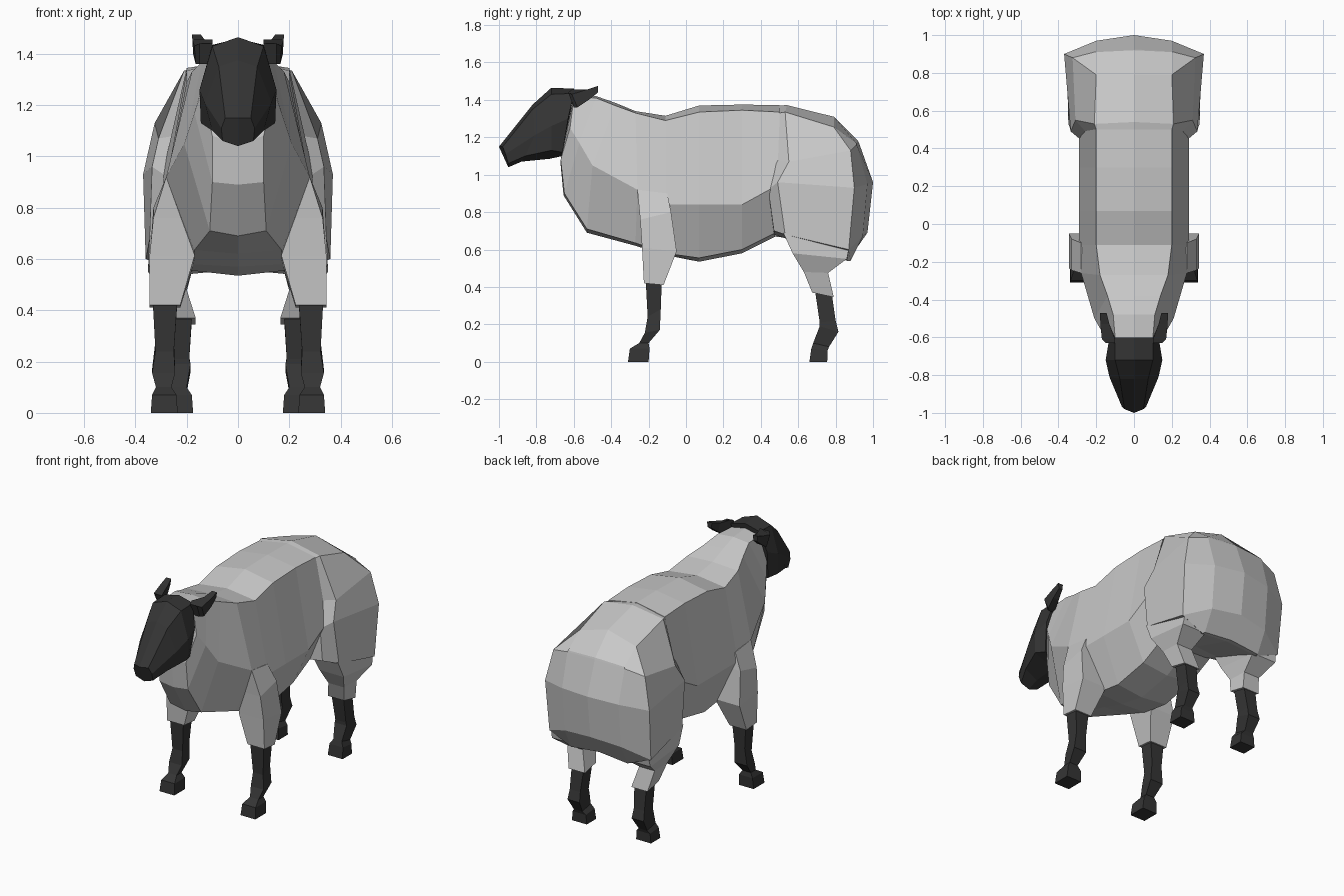
import bpy, bmesh


def material(name, v):
    m = bpy.data.materials.new(name)
    m.diffuse_color = (v, v, v, 1)
    return m


FLEECE = material("fleece_grey", 0.58)
DARK = material("dark_skin", 0.035)


def loft(name, rings, mat, closed=False, cap_start=True, cap_end=True):
    """Skin rings of points, then mirror across x; open rings are half sections."""
    bm = bmesh.new()
    vs = [[bm.verts.new(p) for p in r] for r in rings]
    n = len(rings[0])
    for a, b in zip(vs, vs[1:]):
        for i in range(n if closed else n - 1):
            j = (i + 1) % n
            bm.faces.new((a[i], a[j], b[j], b[i]))
    if cap_start:
        bm.faces.new(vs[0][::-1])
    if cap_end:
        bm.faces.new(vs[-1])
    geom = bm.verts[:] + bm.edges[:] + bm.faces[:]
    bmesh.ops.mirror(bm, geom=geom, axis='X', merge_dist=0.0005)
    bmesh.ops.remove_doubles(bm, verts=bm.verts, dist=0.0005)
    bmesh.ops.recalc_face_normals(bm, faces=bm.faces)
    me = bpy.data.meshes.new(name)
    bm.to_mesh(me)
    bm.free()
    me.materials.append(mat)
    ob = bpy.data.objects.new(name, me)
    bpy.context.collection.objects.link(ob)
    return ob


def box_ring(x0, x1, y0, y1, zf, zb):
    """Four-sided leg section, zf at its front edge and zb at its back edge."""
    return [(x0, y0, zf), (x1, y0, zf), (x1, y1, zb), (x0, y1, zb)]


# Neck, chest and barrel: back ridge, back edge, flank, lower flank, belly
body = [
    [(0, -.6, 1.43), (.1, -.6, 1.41), (.14, -.62, 1.25), (.1, -.67, 1.08), (0, -.67, 1.05)],
    [(0, -.48, 1.42), (.11, -.48, 1.41), (.17, -.57, 1.17), (.1, -.65, .9), (0, -.655, .89)],
    [(0, -.38, 1.385), (.14, -.38, 1.37), (.21, -.5, 1.05), (.11, -.53, .71), (0, -.53, .69)],
    [(0, -.27, 1.34), (.18, -.27, 1.33), (.28, -.26, .92), (.17, -.27, .635), (0, -.27, .62)],
]
for y, zt, ze, zs, zl, zb in [(-.11, 1.315, 1.29, .84, .58, .57), (.07, 1.37, 1.335, .84, .555, .535),
                              (.3, 1.375, 1.345, .84, .6, .58), (.5, 1.372, 1.335, .95, .7, .68)]:
    body.append([(0, y, zt), (.2, y, ze), (.29, y, zs), (.18, y, zl), (0, y, zb)])
loft("body", body, FLEECE)

# Rump: sections run backwards and then fold in to the centre of the rear
rump = [
    [(0, .49, 1.37), (.2, .5, 1.33), (.25, .48, 1.08), (.275, .44, .92), (.27, .47, .7), (.14, .47, .68), (0, .47, .67)],
    [(0, .54, 1.372), (.21, .53, 1.335), (.31, .55, 1.07), (.335, .49, .96), (.345, .53, .68), (.16, .56, .65), (0, .56, .66)],
    [(0, .79, 1.31), (.2, .79, 1.255), (.325, .88, 1.13), (.37, .9, .93), (.36, .87, .6), (.2, .86, .54), (0, .84, .57)],
    [(0, .92, 1.18), (.2, .91, 1.17), (.203, .912, 1.16), (.2, .97, .95), (.2, .945, .67), (.2, .88, .54), (0, .88, .56)],
    [(0, .92, 1.18), (0, .92, 1.18), (0, .925, 1.17), (0, 1.0, .96), (0, .97, .69), (0, .88, .56), (0, .88, .56)],
]
loft("rump", rump, FLEECE, cap_end=False)

# Woolly upper legs
loft("front_upper_legs", [
    box_ring(.2, .28, -.26, -.1, .92, .9),
    box_ring(.18, .33, -.245, -.08, .76, .8),
    box_ring(.17, .345, -.235, -.05, .61, .59),
    box_ring(.225, .345, -.225, -.12, .42, .41)], FLEECE, closed=True)
loft("hind_upper_legs", [
    box_ring(.16, .345, .52, .87, .69, .6),
    box_ring(.18, .35, .57, .86, .58, .55),
    box_ring(.2, .31, .63, .76, .48, .475),
    box_ring(.165, .28, .675, .79, .37, .345)], FLEECE, closed=True)

# Dark lower legs with hooves
loft("front_lower_legs", [
    box_ring(.237, .332, -.215, -.13, .43, .42),
    box_ring(.25, .322, -.205, -.135, .24, .28),
    box_ring(.245, .335, -.22, -.14, .155, .17),
    box_ring(.26, .32, -.25, -.2, .1, .1),
    box_ring(.24, .335, -.3, -.195, .07, .07),
    box_ring(.235, .34, -.31, -.2, 0, 0)], DARK, closed=True)
loft("hind_lower_legs", [
    box_ring(.18, .265, .69, .78, .38, .36),
    box_ring(.19, .265, .715, .8, .21, .22),
    box_ring(.185, .27, .715, .815, .19, .16),
    box_ring(.2, .26, .68, .765, .1, .08),
    box_ring(.18, .275, .67, .757, .07, .06),
    box_ring(.175, .28, .66, .755, 0, 0)], DARK, closed=True)

# Head: brow, brow edge, cheek, jaw, chin
loft("head", [
    [(0, -.6, 1.46), (.1, -.6, 1.435), (.135, -.63, 1.3), (.12, -.66, 1.12), (0, -.66, 1.1)],
    [(0, -.72, 1.465), (.1, -.72, 1.43), (.15, -.72, 1.26), (.145, -.72, 1.13), (0, -.73, 1.085)],
    [(0, -.82, 1.375), (.075, -.82, 1.35), (.13, -.81, 1.21), (.1, -.86, 1.1), (0, -.88, 1.07)],
    [(0, -1.0, 1.15), (.05, -.98, 1.15), (.065, -.965, 1.11), (.06, -.95, 1.06), (0, -.95, 1.04)]], DARK)

# Ears, sweeping back from the head
loft("ears", [
    box_ring(.1, .15, -.63, -.6, 1.44, 1.36),
    [(.1, -.61, 1.455), (.17, -.61, 1.43), (.165, -.58, 1.36), (.11, -.58, 1.37)],
    [(.13, -.53, 1.455), (.178, -.53, 1.455), (.175, -.52, 1.4), (.135, -.52, 1.4)],
    [(.145, -.47, 1.475), (.18, -.47, 1.475), (.175, -.47, 1.44), (.15, -.47, 1.44)]], DARK, closed=True)
